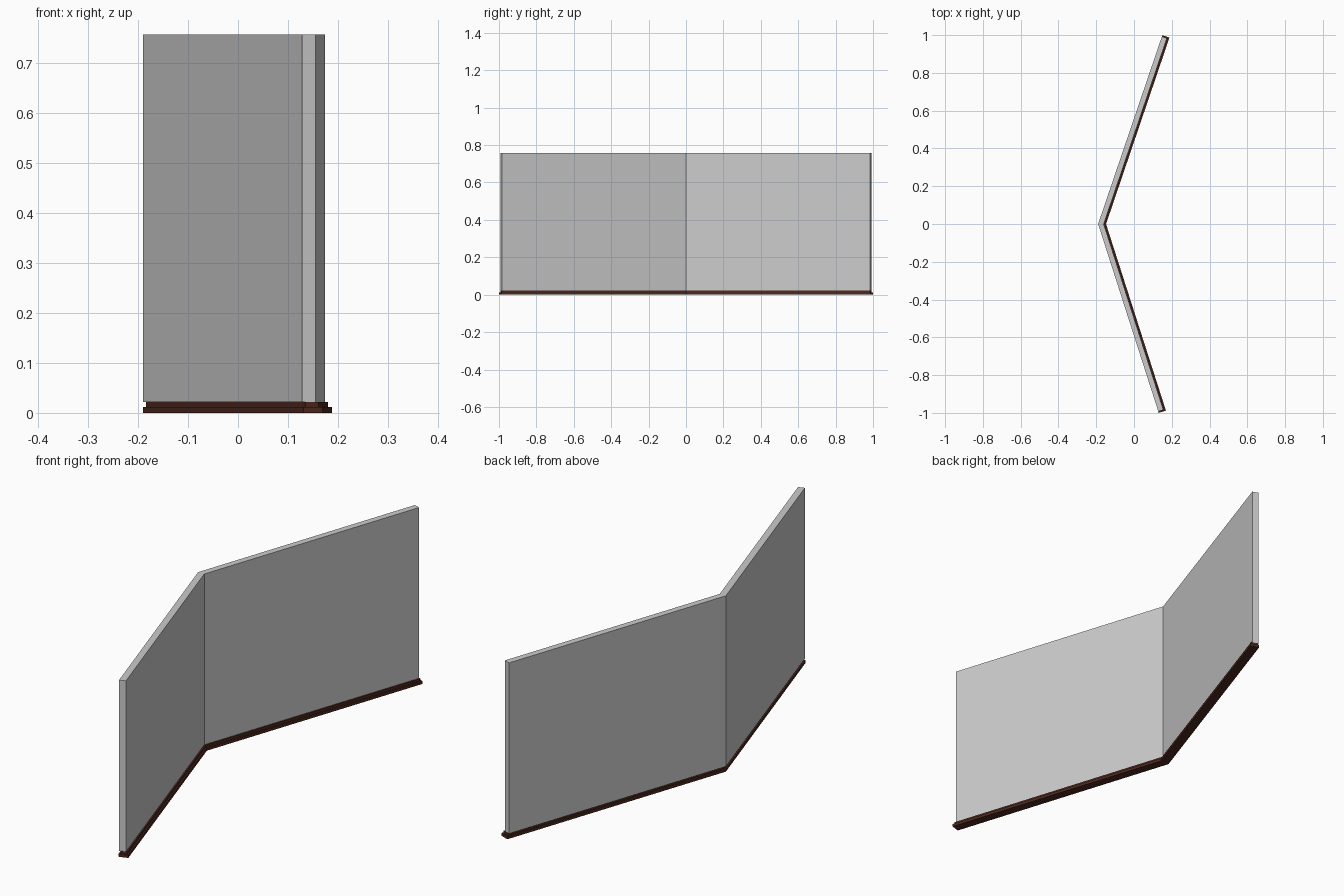
import bpy
import bmesh
from mathutils import Vector

cube = bpy.data.objects.get("Cube")
if cube:
    bpy.data.objects.remove(cube, do_unlink=True)


def make_material(name, rgb):
    mat = bpy.data.materials.new(name)
    mat.use_nodes = True
    color = (*rgb, 1.0)
    mat.diffuse_color = color
    mat.node_tree.nodes["Principled BSDF"].inputs["Base Color"].default_value = color
    return mat


grey = make_material("wall_grey", (0.6, 0.6, 0.6))
brown = make_material("dark_brown_wood", (0.075, 0.022, 0.013))

# Outer edge of the folded wall in plan
FAR_END = Vector((0.15, 1.0))
FOLD = Vector((-0.19, 0.0))
NEAR_END = Vector((0.131, -1.0))


def inward(direction):
    """Normal pointing to the concave side."""
    n = Vector((direction.y, -direction.x))
    return n if n.x > 0 else -n


def plan_line(offset, trim):
    """Outer edge moved inward by offset, with both ends shortened by trim."""
    far, near = (FAR_END - FOLD).normalized(), (NEAR_END - FOLD).normalized()
    nf, nn = inward(far), inward(near)
    miter = (nf + nn) / (1 + nf.dot(nn))
    return [FAR_END - far * trim + nf * offset,
            FOLD + miter * offset,
            NEAR_END - near * trim + nn * offset]


def folded_strip(name, mat, offset, width, trim, bottom, top):
    """Two mitred panels meeting at the fold."""
    outer = plan_line(offset, trim)
    inner = plan_line(offset + width, trim)
    bm = bmesh.new()
    o = [bm.verts.new((p.x, p.y, bottom)) for p in outer]
    i = [bm.verts.new((p.x, p.y, bottom)) for p in inner]
    faces = [bm.faces.new((o[k], o[k + 1], i[k + 1], i[k])) for k in range(2)]
    ext = bmesh.ops.extrude_face_region(bm, geom=faces, use_keep_orig=True)
    raised = [g for g in ext["geom"] if isinstance(g, bmesh.types.BMVert)]
    bmesh.ops.translate(bm, verts=raised, vec=(0, 0, top - bottom))
    bmesh.ops.recalc_face_normals(bm, faces=bm.faces)
    mesh = bpy.data.meshes.new(name)
    bm.to_mesh(mesh)
    bm.free()
    mesh.materials.append(mat)
    obj = bpy.data.objects.new(name, mesh)
    bpy.context.collection.objects.link(obj)
    return obj


# Stepped plinth with the wall standing on its outer edge
folded_strip("plinth_lower_step", brown, 0.0, 0.04, 0.0, 0.0, 0.012)
folded_strip("plinth_upper_step", brown, 0.006, 0.028, 0.006, 0.012, 0.022)
folded_strip("folded_wall", grey, 0.0, 0.028, 0.008, 0.022, 0.757)
